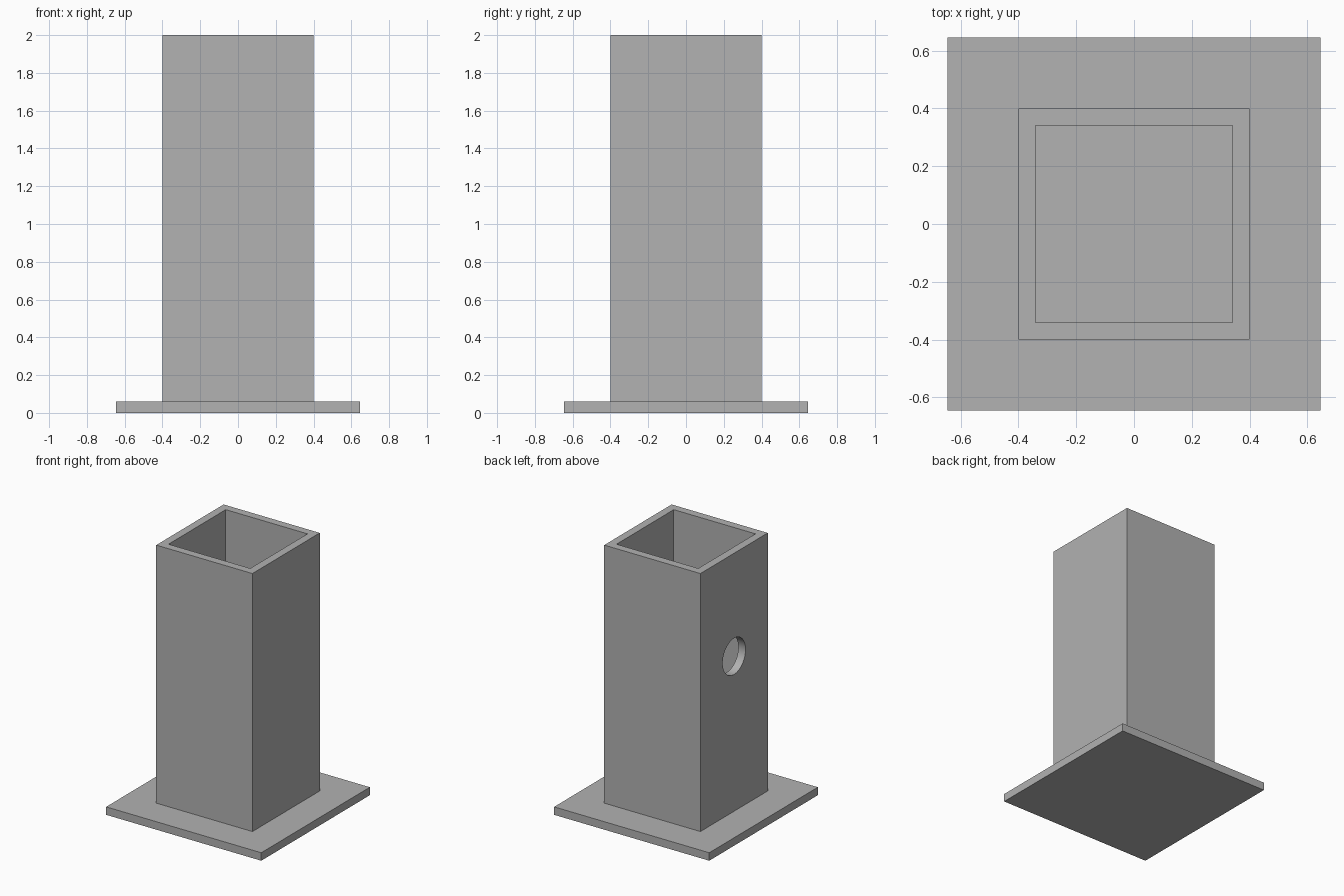
import bpy
import math

cube = bpy.data.objects.get("Cube")
if cube:
    bpy.data.objects.remove(cube, do_unlink=True)

HEIGHT = 2.0
PLATE_WIDTH, PLATE_THICK = 1.29, 0.06
TUBE_WIDTH, WALL = 0.8, 0.06
HOLE_RADIUS, HOLE_Z = 0.136, 1.225

grey = bpy.data.materials.new("grey")
grey.use_nodes = True
colour = (0.445, 0.445, 0.445, 1)
grey.diffuse_color = colour
grey.node_tree.nodes["Principled BSDF"].inputs["Base Color"].default_value = colour


def box(name, width, bottom, top):
    """Square block centred on the z axis."""
    bpy.ops.mesh.primitive_cube_add(size=1, location=(0, 0, (bottom + top) / 2))
    obj = bpy.context.object
    obj.name = name
    obj.scale = (width, width, top - bottom)
    bpy.ops.object.transform_apply(location=True, rotation=True, scale=True)
    obj.data.materials.append(grey)
    return obj


def cut(target, cutter):
    """Subtract the cutter from the target, then discard it."""
    cutter.hide_render = True
    mod = target.modifiers.new("cut", 'BOOLEAN')
    mod.operation = 'DIFFERENCE'
    mod.solver = 'EXACT'
    mod.object = cutter
    bpy.ops.object.select_all(action='DESELECT')
    bpy.context.view_layer.objects.active = target
    target.select_set(True)
    bpy.ops.object.modifier_apply(modifier=mod.name)
    bpy.data.objects.remove(cutter, do_unlink=True)


# Base plate, which also closes the bottom of the tube
box("base_plate", PLATE_WIDTH, 0, PLATE_THICK)

# Hollow square tube, open at the top
tube = box("square_tube", TUBE_WIDTH, PLATE_THICK, HEIGHT)
cut(tube, box("bore_cutter", TUBE_WIDTH - 2 * WALL, -1, HEIGHT + 1))

# Round hole through the -x wall only
bpy.ops.mesh.primitive_cylinder_add(
    vertices=64, radius=HOLE_RADIUS, depth=4 * WALL,
    location=(-TUBE_WIDTH / 2 + WALL / 2, 0, HOLE_Z),
    rotation=(0, math.pi / 2, 0))
hole = bpy.context.object
hole.name = "hole_cutter"
hole.data.materials.append(grey)
cut(tube, hole)

bpy.ops.object.shade_smooth_by_angle(angle=math.radians(30))
